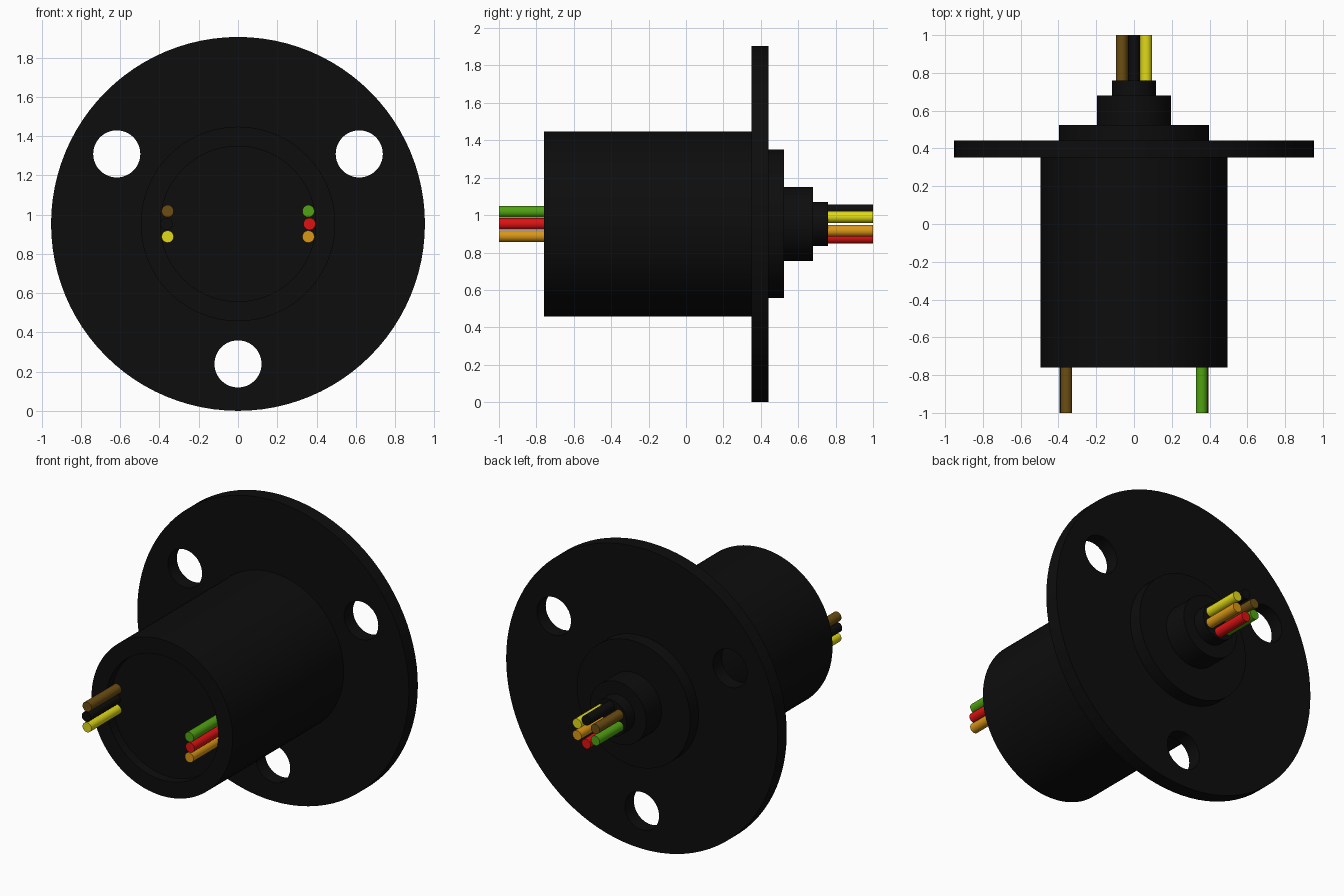
import bpy, bmesh, math
from mathutils import Matrix, Vector

if "Cube" in bpy.data.objects:
    bpy.data.objects.remove(bpy.data.objects["Cube"])

CZ = 0.953          # height of the main axis, which runs along y
SEG = 96


def material(name, rgb):
    m = bpy.data.materials.new(name)
    m.diffuse_color = (*rgb, 1)
    m.use_nodes = True
    m.node_tree.nodes["Principled BSDF"].inputs["Base Color"].default_value = m.diffuse_color
    return m


MATS = {
    "black": material("black", (0.004, 0.004, 0.004)),
    "brown": material("brown", (0.15, 0.075, 0.006)),
    "yellow": material("yellow", (0.75, 0.70, 0.01)),
    "green": material("green", (0.08, 0.36, 0.006)),
    "red": material("red", (0.72, 0.006, 0.006)),
    "orange": material("orange", (0.70, 0.31, 0.008)),
}


def finish(ob, mat):
    ob.data.materials.append(mat)
    bpy.ops.object.select_all(action='DESELECT')
    ob.select_set(True)
    bpy.context.view_layer.objects.active = ob
    if ob.type == 'CURVE':
        bpy.ops.object.convert(target='MESH')
    bpy.ops.object.shade_smooth_by_angle(angle=math.radians(35))


def lathe(name, profile, mat, x=0, z=CZ, seg=SEG):
    """Revolve (radius, y) points about a line parallel to y."""
    bm = bmesh.new()
    verts = [bm.verts.new((r, y, 0)) for r, y in profile]
    edges = [bm.edges.new(p) for p in zip(verts, verts[1:])]
    bmesh.ops.spin(bm, geom=verts + edges, cent=(0, 0, 0), axis=(0, 1, 0),
                   angle=math.tau, steps=seg, use_duplicate=False)
    bmesh.ops.remove_doubles(bm, verts=bm.verts, dist=1e-5)
    bmesh.ops.recalc_face_normals(bm, faces=bm.faces)
    me = bpy.data.meshes.new(name)
    bm.to_mesh(me)
    bm.free()
    ob = bpy.data.objects.new(name, me)
    ob.location = (x, 0, z)
    bpy.context.collection.objects.link(ob)
    finish(ob, mat)


# Cylindrical body with a shallow recess in its front end
lathe("body", [(0, -0.70), (0.395, -0.70), (0.395, -0.76), (0.495, -0.76),
               (0.495, 0.36), (0, 0.36)], MATS["black"])

# Stepped hub behind the flange
lathe("stepped_hub", [(0, 0.43), (0.397, 0.43), (0.397, 0.525), (0.197, 0.525),
                      (0.197, 0.68), (0.117, 0.68), (0.117, 0.76), (0, 0.76)],
      MATS["black"])

# Round mounting flange: a filled outline with three bolt holes, extruded
curve = bpy.data.curves.new("flange", 'CURVE')
curve.dimensions = '2D'
curve.fill_mode = 'BOTH'
curve.extrude = 0.045
holes = [(0.713 * math.cos(math.radians(a)), 0.713 * math.sin(math.radians(a)), 0.12, 48)
         for a in (30, 150, 270)]
for cx, cy, r, n in [(0, 0, 0.952, SEG)] + holes:
    sp = curve.splines.new('POLY')
    sp.points.add(n - 1)
    sp.use_cyclic_u = True
    for i, p in enumerate(sp.points):
        a = math.tau * i / n
        p.co = (cx + r * math.cos(a), cy + r * math.sin(a), 0, 1)
flange = bpy.data.objects.new("flange", curve)
flange.matrix_world = Matrix.Translation(Vector((0, 0.396, CZ))) @ Matrix.Rotation(math.pi / 2, 4, 'X')
bpy.context.collection.objects.link(flange)
finish(flange, MATS["black"])


def wire(name, colour, radius, degrees, y0, y1):
    a = math.radians(degrees)
    lathe(name, [(0, y0), (0.031, y0), (0.031, y1), (0, y1)], MATS[colour],
          radius * math.cos(a), CZ + radius * math.sin(a), 24)


# Two groups of three wires at the front, a ring of six at the back
for colour, ang in [("green", 10.3), ("red", 0), ("orange", -10.3),
                    ("brown", 169.7), ("black", 180), ("yellow", 190.3)]:
    wire("front_wire_" + colour, colour, 0.364, ang, -1.0, -0.69)
for i, colour in enumerate(["yellow", "black", "brown", "green", "red", "orange"]):
    wire("back_wire_" + colour, colour, 0.074, 30 + 60 * i, 0.75, 1.0)
